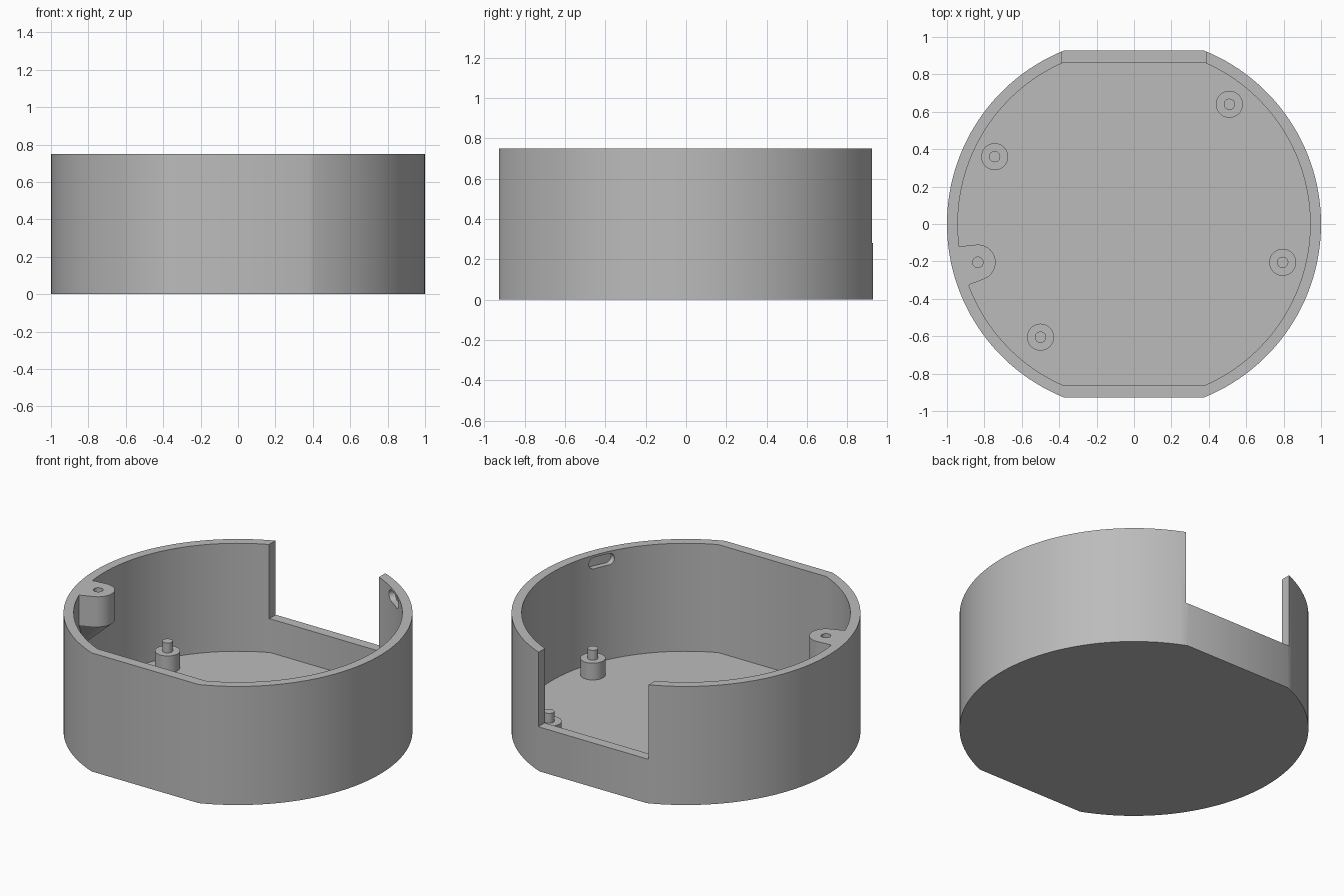
import bpy, bmesh, math
from mathutils import Matrix, Vector

if "Cube" in bpy.data.objects:
    bpy.data.objects.remove(bpy.data.objects["Cube"])

H, FLOOR, SILL = 0.75, 0.067, 0.28

grey = bpy.data.materials.new("plain grey")
grey.diffuse_color = (0.5, 0.5, 0.5, 1)
grey.use_nodes = True
grey.node_tree.nodes["Principled BSDF"].inputs["Base Color"].default_value = grey.diffuse_color


def make(name, bm):
    bmesh.ops.recalc_face_normals(bm, faces=bm.faces)
    me = bpy.data.meshes.new(name)
    bm.to_mesh(me)
    bm.free()
    me.materials.append(grey)
    ob = bpy.data.objects.new(name, me)
    bpy.context.collection.objects.link(ob)
    return ob


def prism(name, pts, z0, z1, matrix=None, apex=None):
    """Extrude an outline; an apex replaces the flat bottom by a taper."""
    bm = bmesh.new()
    low = [bm.verts.new((x, y, z0)) for x, y in pts]
    top = [bm.verts.new((x, y, z1)) for x, y in pts]
    bm.faces.new(top)
    tip = bm.verts.new(apex) if apex else None
    if not apex:
        bm.faces.new(low[::-1])
    for i in range(len(pts)):
        j = (i + 1) % len(pts)
        bm.faces.new((low[i], low[j], top[j], top[i]))
        if apex:
            bm.faces.new((low[j], low[i], tip))
    if matrix:
        bm.transform(matrix)
    return make(name, bm)


def arc(cx, cy, r, a0, a1, n):
    return [(cx + r * math.cos(math.radians(a0 + (a1 - a0) * i / n)),
             cy + r * math.sin(math.radians(a0 + (a1 - a0) * i / n))) for i in range(n + 1)]


def circle(cx, cy, r, n=40):
    return arc(cx, cy, r, 0, 360, n)[:-1]


def flatted(r, flat):
    """Round outline with a flat at the front and at the back."""
    a = math.degrees(math.asin(flat / r))
    return arc(0, 0, r, -a, a, 56) + arc(0, 0, r, 180 - a, 180 + a, 56)


def combine(ob, other, operation):
    mod = ob.modifiers.new("cut", 'BOOLEAN')
    mod.operation, mod.solver, mod.object = operation, 'EXACT', other
    bpy.context.view_layer.objects.active = ob
    bpy.ops.object.modifier_apply(modifier=mod.name)
    bpy.data.objects.remove(other)


def smooth(ob):
    bpy.ops.object.select_all(action='DESELECT')
    ob.select_set(True)
    bpy.context.view_layer.objects.active = ob
    bpy.ops.object.shade_smooth_by_angle(angle=math.radians(25))


# round shell with floor, front and back flats
body = prism("case_body", flatted(1.0, 0.927), 0, H)
combine(body, prism("cavity", flatted(0.942, 0.863), FLOOR, 1), 'DIFFERENCE')

# tall opening in the back wall
combine(body, prism("opening", [(-.385, .75), (.385, .75), (.385, 1.1), (-.385, 1.1)], SILL, 1),
        'DIFFERENCE')

# latch recesses on the inside of the wall
half, r = 0.05, 0.036
stadium = arc(half, 0, r, -90, 90, 12) + arc(-half, 0, r, 90, 270, 12)
for angle in (-24, 53):
    a = math.radians(angle)
    out = Vector((math.cos(a), math.sin(a), 0))
    side = Vector((-math.sin(a), math.cos(a), 0))
    m = Matrix((side, Vector((0, 0, 1)), out)).transposed().to_4x4()
    m.translation = (0, 0, 0.70)
    combine(body, prism("recess", stadium, 0.88, 0.975, m), 'DIFFERENCE')

# screw boss on the left wall, tapered underneath
turn = Matrix.Rotation(math.radians(193.8), 4, 'Z')
outline = [(0.965, 0.11)] + arc(0.86, 0, 0.095, 98, 262, 28) + [(0.965, -0.11)]
combine(body, prism("screw_boss", outline, 0.56, H, turn, (0.965, 0, 0.38)), 'UNION')
combine(body, prism("screw_hole", circle(0.86, 0, 0.028), 0.57, 0.9, turn), 'DIFFERENCE')
smooth(body)

# stepped locating posts on the floor
for i, (x, y) in enumerate([(.51, .64), (-.745, .36), (.795, -.205), (-.5, -.605)]):
    post = prism(f"post_{i + 1}", circle(x, y, 0.072), FLOOR - 0.02, 0.173)
    combine(post, prism("pin", circle(x, y, 0.03), 0.1, 0.235), 'UNION')
    smooth(post)
